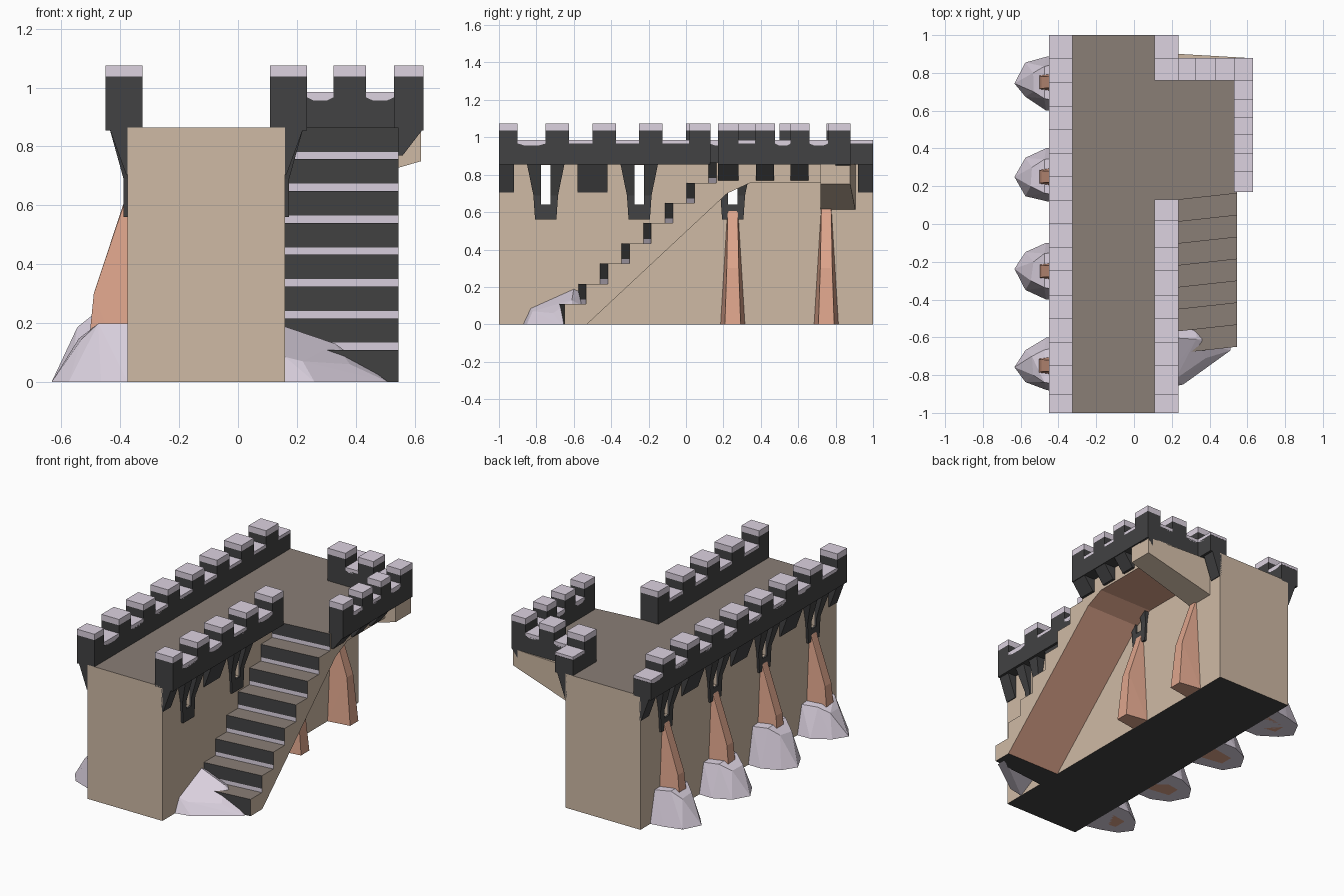
import bpy, bmesh, random
from mathutils import Vector

if "Cube" in bpy.data.objects:
    bpy.data.objects.remove(bpy.data.objects["Cube"])

random.seed(4)


def srgb(r, g, b):
    def f(c):
        c /= 255
        return c / 12.92 if c <= 0.04045 else ((c + 0.055) / 1.055) ** 2.4
    return (f(r), f(g), f(b), 1)


def material(name, rgb):
    m = bpy.data.materials.new(name)
    m.diffuse_color = srgb(*rgb)
    m.use_nodes = True
    m.node_tree.nodes["Principled BSDF"].inputs["Base Color"].default_value = m.diffuse_color
    return m


MATS = [material("tan_plaster", (207, 186, 165)),
        material("dark_stone", (66, 66, 67)),
        material("pale_stone", (220, 210, 224)),
        material("walkway_brown", (138, 126, 118)),
        material("terracotta", (222, 165, 140))]
TAN, DARK, PALE, FLOOR, TERRA = range(5)


def hull(bm, pts, mat):
    """Convex solid around some points."""
    verts = [bm.verts.new(p) for p in pts]
    res = bmesh.ops.convex_hull(bm, input=verts)
    for g in res["geom"]:
        if isinstance(g, bmesh.types.BMFace):
            g.material_index = mat
    inner = [v for v in verts if v.is_valid and not v.link_faces]
    bmesh.ops.delete(bm, geom=inner, context='VERTS')


def box(bm, x0, x1, y0, y1, z0, z1, mat):
    hull(bm, [(x, y, z) for x in (x0, x1) for y in (y0, y1) for z in (z0, z1)], mat)


def finish(bm, name):
    bmesh.ops.dissolve_limit(bm, angle_limit=0.01, verts=bm.verts[:],
                             edges=bm.edges[:], delimit={'MATERIAL'})
    bmesh.ops.recalc_face_normals(bm, faces=bm.faces[:])
    me = bpy.data.meshes.new(name)
    bm.to_mesh(me)
    bm.free()
    for m in MATS:
        me.materials.append(m)
    ob = bpy.data.objects.new(name, me)
    bpy.context.collection.objects.link(ob)
    return ob


XL, XR, TOP = -0.375, 0.16, 0.865       # wall faces and walkway height
BAYS = (-0.75, -0.25, 0.25, 0.75)


def out(side, d, y, z):
    """Point at distance d outward from the left (-1) or right (1) wall face."""
    return (XL - d if side < 0 else XR + d, y, z)


# Main wall with slits cut right through
bm = bmesh.new()
box(bm, XL, XR, -1, 1, 0, TOP, TAN)
wall = finish(bm, "main_wall")
bm = bmesh.new()
for y in BAYS:
    box(bm, -0.6, 0.5, y - 0.025, y + 0.025, 0.64, 0.852, TAN)
cutter = finish(bm, "slit_cutter")
cutter.hide_render = True
mod = wall.modifiers.new("slits", 'BOOLEAN')
mod.object, mod.operation, mod.solver = cutter, 'DIFFERENCE', 'EXACT'
dg = bpy.context.evaluated_depsgraph_get()
mesh = bpy.data.meshes.new_from_object(wall.evaluated_get(dg))
wall.modifiers.clear()
wall.data = mesh
bpy.data.objects.remove(cutter)
for p in mesh.polygons:
    p.material_index = TAN
    if p.normal.z > 0.9 and p.center.z > 0.86:
        p.material_index = FLOOR
    elif p.normal.z < -0.9 and p.center.z < 0.01:
        p.material_index = DARK


# Battlements: a low run with pale sills, and taller pale-capped merlons
def battlement(name, axis, a, b, c0, c1, merlons):
    bm = bmesh.new()

    def block(s, e, z0, z1, mat):
        r = (s, e, c0, c1) if axis == 'x' else (c0, c1, s, e)
        box(bm, *r, z0, z1, mat)

    def sill(s, e):
        m = (e - s) * 0.25
        prof = [(s, 0.985), (e, 0.985), (e, 0.967), (e - m, 0.956), (s + m, 0.956), (s, 0.967)]
        hull(bm, [(u, c, z) if axis == 'x' else (c, u, z) for u, z in prof for c in (c0, c1)], PALE)

    block(a, b, 0.855, 0.966, DARK)
    pos = a
    for s, e in merlons:
        if s - pos > 0.01:
            sill(pos, s)
        block(s, e, 0.966, 1.037, DARK)
        block(s, e, 1.037, 1.075, PALE)
        pos = e
    if b - pos > 0.01:
        sill(pos, b)
    return finish(bm, name)


row = [(-1, -0.9)] + [(-0.75 + 0.25 * i, -0.625 + 0.25 * i) for i in range(7)]
battlement("left_battlement", 'y', -1, 1, -0.45, -0.325, row)
battlement("right_battlement", 'y', -1, 0.13, 0.108, 0.235, row[:4] + [(0.015, 0.13)])
battlement("right_rear_battlement", 'y', 0.88, 1, 0.108, 0.235, [])
battlement("landing_back_battlement", 'x', 0.108, 0.53, 0.76, 0.88,
           [(0.108, 0.235), (0.325, 0.435)])
battlement("landing_side_battlement", 'y', 0.17, 0.88, 0.53, 0.63,
           [(0.17, 0.28), (0.37, 0.475), (0.56, 0.66), (0.76, 0.88)])

# Plain corbels and slit frames below the battlements
bm = bmesh.new()


def corbel(side, y0, y1):
    hull(bm, [out(side, d, y, z) for y in (y0, y1)
              for d, z in ((-0.01, 0.856), (0.06, 0.856), (0.005, 0.705), (-0.01, 0.705))], DARK)


def slit_frame(side, y):
    for s in (-1, 1):
        hull(bm, [out(side, d, y + s * w, z) for d, w, z in (
            (0, 0.025, 0.856), (0.06, 0.025, 0.856), (0, 0.1, 0.856), (0.06, 0.1, 0.856),
            (0, 0.025, 0.69), (0.014, 0.025, 0.69), (0, 0.066, 0.69), (0.014, 0.066, 0.69))], DARK)
        hull(bm, [out(side, d, y + s * w, z) for d in (0, 0.014)
                  for w, z in ((0.025, 0.69), (0.066, 0.69), (0.057, 0.56), (0.025, 0.56))], DARK)
    hull(bm, [out(side, d, y + w, z) for d in (0, 0.014)
              for w in (-0.025, 0.025) for z in (0.56, 0.64)], DARK)


for y0, y1 in ((-1, -0.92), (-0.58, -0.42), (-0.08, 0.08), (0.42, 0.58), (0.92, 1)):
    corbel(-1, y0, y1)
for y0, y1 in ((-1, -0.92), (-0.58, -0.42), (0.92, 1)):
    corbel(1, y0, y1)
for y in BAYS:
    slit_frame(-1, y)
    if y < 0.5:
        slit_frame(1, y)
for y0, y1 in ((0.17, 0.28), (0.375, 0.47), (0.56, 0.655), (0.8, 0.88)):
    hull(bm, [(x, y, z) for y in (y0, y1)
              for x, z in ((0.54, 0.857), (0.627, 0.857), (0.56, 0.77), (0.54, 0.77))], DARK)
finish(bm, "corbels")

# Sloping buttresses
bm = bmesh.new()
for side, ys in ((-1, BAYS), (1, BAYS[2:])):
    for y in ys:
        hull(bm, [out(side, d, y + s * w, z) for s in (-1, 1) for d, w, z in (
            (0, 0.026, 0.64), (0.006, 0.02, 0.63), (0.115, 0.032, 0.3),
            (0, 0.065, 0), (0.145, 0.042, 0))], TERRA)
finish(bm, "buttresses")

# Rocks at the left buttress feet
bm = bmesh.new()
for y, h in zip(BAYS, (0.19, 0.24, 0.2, 0.21)):
    def j(a):
        return random.uniform(-a, a)
    pts = [(0.258, j(0.015), 0)]
    for s in (-1, 1):
        pts += [(0, s * 0.15, 0), (0.09, s * (0.14 + j(0.015)), 0), (0.2, s * (0.09 + j(0.015)), 0),
                (0.165 + j(0.01), s * 0.05, h * 0.8 + j(0.01)), (0.1, s * (0.09 + j(0.01)), h + j(0.01)),
                (0, s * 0.105, h + j(0.015))]
    hull(bm, [out(-1, d, y + w, z) for d, w, z in pts], PALE)
finish(bm, "left_rocks")

# Rock at the stair foot
bm = bmesh.new()
hull(bm, [out(1, *p) for p in (
    (0, -0.87, 0), (0.1, -0.85, 0), (0.22, -0.76, 0), (0.35, -0.67, 0), (0.35, -0.6, 0),
    (0, -0.83, 0.085), (0.06, -0.82, 0.07), (0, -0.6, 0.188), (0, -0.56, 0.17),
    (0.17, -0.61, 0.13), (0.22, -0.71, 0.06), (0.17, -0.56, 0.1))], PALE)
finish(bm, "stair_rock")

# Stair and landing: one skewed stepped profile, faces coloured by role
STEPS, RISE, RUN, SKEW, XS = 8, TOP / 8, 0.116, 0.042, 0.545
prof, roles = [], []        # (left y, right y, z) and colour of the face that follows
for i in range(STEPS):
    y = -0.65 + RUN * i
    z = RISE * i
    if i:
        prof.append((y - SKEW, y, z))
        roles.append(PALE)
        z += 0.025
    prof.append((y - SKEW, y, z))
    roles.append(DARK)
    prof.append((y - SKEW, y, RISE * (i + 1)))
    roles.append(FLOOR)
for (y, z), role in zip(((0.88, TOP), (0.88, 0.755), (0.34, 0.755), (0.22, 0.70), (-0.53, 0)),
                        (TAN, TERRA, TERRA, TERRA, DARK)):
    prof.append((y, y, z))
    roles.append(role)
bm = bmesh.new()
lv = [bm.verts.new((XR, a, z)) for a, b, z in prof]
rv = [bm.verts.new((XS, b, z)) for a, b, z in prof]
n = len(prof)
for i in range(n):
    k = (i + 1) % n
    bm.faces.new((lv[i], lv[k], rv[k], rv[i])).material_index = roles[i]
bm.faces.new(lv).material_index = TAN
bm.faces.new(rv).material_index = TAN
finish(bm, "stairs_and_landing")

# Tapered bracket carrying the landing's rear corner
bm = bmesh.new()
hull(bm, [(x, y, z) for x, y1, z in ((XR, 0.905, 0.857), (0.622, 0.878, 0.857),
                                     (0.622, 0.878, 0.75), (XR, 0.905, 0.615))
          for y in (0.72, y1)], TAN)
finish(bm, "landing_bracket")
